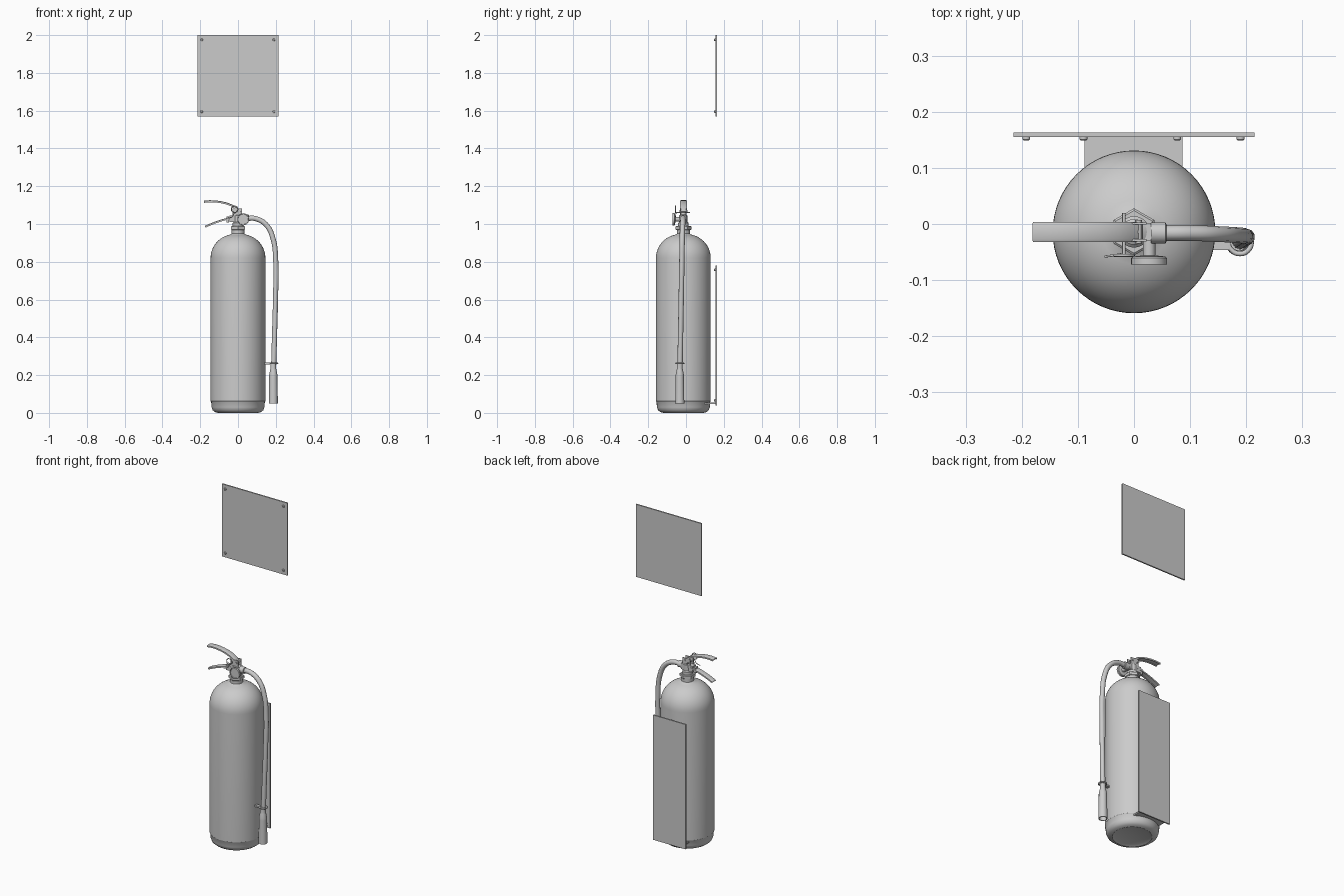
import bpy, bmesh, math
from mathutils import Vector

if "Cube" in bpy.data.objects:
    bpy.data.objects.remove(bpy.data.objects["Cube"])

CY = -0.014  # depth of the bottle axis


def make(name, bm, smooth=True):
    bmesh.ops.recalc_face_normals(bm, faces=bm.faces)
    me = bpy.data.meshes.new(name)
    bm.to_mesh(me)
    bm.free()
    ob = bpy.data.objects.new(name, me)
    bpy.context.collection.objects.link(ob)
    if smooth:
        bpy.ops.object.select_all(action='DESELECT')
        ob.select_set(True)
        bpy.context.view_layer.objects.active = ob
        bpy.ops.object.shade_smooth_by_angle(angle=math.radians(35))
    return ob


def box(name, x, y, z):
    bm = bmesh.new()
    bmesh.ops.create_cube(bm, size=1)
    for v in bm.verts:
        v.co = [(a[0] + a[1]) / 2 + c * (a[1] - a[0]) for a, c in zip((x, y, z), v.co)]
    return make(name, bm, False)


def lathe(name, profile, origin=(0, 0, 0), axis=(0, 0, 1), n=32, turn=0.0):
    """Revolve (radius, height) points about an axis; ends are capped."""
    bm = bmesh.new()
    rot = Vector((0, 0, 1)).rotation_difference(Vector(axis))
    rings = []
    for r, h in profile:
        ring = []
        for i in range(n):
            a = turn + 2 * math.pi * i / n
            p = Vector((r * math.cos(a), r * math.sin(a), h))
            ring.append(bm.verts.new(rot @ p + Vector(origin)))
        rings.append(ring)
    for a, b in zip(rings, rings[1:]):
        for i in range(n):
            bm.faces.new((a[i], a[(i + 1) % n], b[(i + 1) % n], b[i]))
    bm.faces.new(rings[0])
    bm.faces.new(rings[-1])
    return make(name, bm)


def tube(name, pts, radius, cyclic=False, res=8):
    cu = bpy.data.curves.new(name, 'CURVE')
    cu.dimensions = '3D'
    cu.bevel_depth, cu.bevel_resolution, cu.resolution_u = radius, 3, res
    cu.use_fill_caps = True
    sp = cu.splines.new('BEZIER')
    sp.bezier_points.add(len(pts) - 1)
    for b, p in zip(sp.bezier_points, pts):
        b.co = p
        b.handle_left_type = b.handle_right_type = 'AUTO'
    sp.use_cyclic_u = cyclic
    ob = bpy.data.objects.new(name, cu)
    bpy.context.collection.objects.link(ob)
    return ob


def ring_points(c, r, plane):
    out = []
    for i in range(8):
        a, b = r * math.cos(i * math.pi / 4), r * math.sin(i * math.pi / 4)
        out.append((c[0] + a, c[1], c[2] + b) if plane == 'xz' else (c[0] + a, c[1] + b, c[2]))
    return out


def lever(name, pts, half_width, thick, lip):
    """Pressed-metal lever: a channel section swept along x-z points."""
    bm = bmesh.new()
    w, t = half_width, thick
    section = [(-w, -lip), (-w, 0.6 * t), (-0.7 * w, t), (0.7 * w, t), (w, 0.6 * t),
               (w, -lip), (w - 0.003, -lip), (w - 0.003, 0), (-w + 0.003, 0), (-w + 0.003, -lip)]
    rings = []
    for i, p in enumerate(pts):
        a, b = Vector(pts[max(i - 1, 0)]), Vector(pts[min(i + 1, len(pts) - 1)])
        d = (b - a).normalized()
        rings.append([bm.verts.new((p[0] - d.y * h, CY + s, p[1] + d.x * h)) for s, h in section])
    m = len(section)
    for a, b in zip(rings, rings[1:]):
        for i in range(m):
            bm.faces.new((a[i], a[(i + 1) % m], b[(i + 1) % m], b[i]))
    bm.faces.new(rings[0])
    bm.faces.new(rings[-1])
    return make(name, bm)


# Bottle: rounded foot, seam, straight wall and domed shoulder
prof = [(0.001, 0.006), (0.09, 0.006), (0.105, 0), (0.122, 0.004), (0.134, 0.014),
        (0.140, 0.03), (0.142, 0.058), (0.145, 0.062), (0.145, 0.82)]
for i in range(1, 13):
    a = math.radians(i * 6.3)
    prof.append((0.145 * math.cos(a) ** 0.9, 0.82 + 0.128 * math.sin(a)))
prof += [(0.034, 0.949), (0.034, 0.972), (0.001, 0.972)]
lathe('bottle', prof, (0, CY, 0), n=64)

# Neck nut and valve body
lathe('neck_nut', [(0.038, 0.968), (0.042, 0.971), (0.042, 0.986), (0.038, 0.989)],
      (0, CY, 0), n=6, turn=math.pi / 6)
lathe('valve_stem', [(0.028, 0.985), (0.028, 1.005), (0.023, 1.01), (0.023, 1.045),
                     (0.014, 1.05), (0.008, 1.075)], (0, CY, 0), n=24)
box('valve_block', (-0.045, 0.03), (CY - 0.016, CY + 0.016), (1.01, 1.045))
for s in (-1, 1):
    box('lever_cheek', (-0.028, 0.022), (CY + s * 0.015 - 0.002, CY + s * 0.015 + 0.002), (1.03, 1.083))
lathe('lever_pivot', [(0.006, -0.021), (0.006, 0.021)], (0.008, CY, 1.068), (0, 1, 0), 16)

# Squeeze lever above and carrying handle below
lever('squeeze_lever', [(-0.18, 1.117), (-0.15, 1.12), (-0.12, 1.119), (-0.09, 1.115), (-0.06, 1.108),
                        (-0.03, 1.096), (-0.008, 1.081), (0.012, 1.062)], 0.018, 0.006, 0.005)
lever('carry_handle', [(-0.174, 0.985), (-0.15, 0.996), (-0.12, 1.008), (-0.085, 1.02),
                       (-0.05, 1.029), (-0.02, 1.033)], 0.017, 0.005, 0.005)
box('handle_stop', (-0.062, -0.048), (CY - 0.012, CY + 0.012), (1.007, 1.04))

# Safety pin with its pull ring
tube('safety_pin', [(-0.018, -0.056, 1.06), (-0.018, CY, 1.06), (-0.018, 0.02, 1.06)], 0.003)
tube('pull_ring', ring_points((-0.018, -0.056, 1.078), 0.017, 'xz'), 0.0025, True)
tube('pin_tie', [(-0.052, -0.058, 1.03), (-0.03, -0.055, 1.04), (-0.018, -0.053, 1.06)], 0.002)

# Pressure gauge facing front
lathe('gauge', [(0.011, -0.01), (0.011, 0.042), (0.029, 0.044), (0.032, 0.047),
                (0.032, 0.058), (0.028, 0.058), (0.027, 0.055)],
      (0.027, CY, 1.025), (0, -1, 0), 32)

# Hose, its fitting and nozzle
lathe('hose_fitting', [(0.013, 0.0), (0.013, 0.03), (0.019, 0.03), (0.019, 0.056), (0.015, 0.058)],
      (0, CY - 0.002, 1.03), (1, 0, 0), 24)
tube('hose', [(0.045, -0.016, 1.03), (0.095, -0.016, 1.028), (0.15, -0.018, 0.995),
              (0.186, -0.02, 0.92), (0.2, -0.022, 0.8), (0.199, -0.025, 0.62),
              (0.193, -0.029, 0.4), (0.188, -0.032, 0.22)], 0.014, res=10)
lathe('nozzle', [(0.015, 0.268), (0.015, 0.235), (0.017, 0.225), (0.022, 0.2), (0.022, 0.19),
                 (0.024, 0.05), (0.02, 0.05), (0.017, 0.075)], (0.187, -0.033, 0), n=24)

# Hose clip on the bottle wall
box('clip_arm', (0.135, 0.17), (-0.046, -0.029), (0.257, 0.266))
tube('clip_ring', ring_points((0.189, -0.033, 0.262), 0.02, 'xy'), 0.0045, True)

# Wall sign, wall plate, shelf bracket and screws
box('wall_sign', (-0.215, 0.215), (0.155, 0.163), (1.57, 2.0))
box('wall_plate', (-0.112, 0.102), (0.155, 0.163), (0.04, 0.78))
box('bottle_bracket', (-0.088, 0.086), (0.09, 0.157), (0.048, 0.056))
for xs, zs in (((-0.192, 0.19), (1.595, 1.975)), ((-0.09, 0.077), (0.066, 0.757))):
    for x in xs:
        for z in zs:
            lathe('screw', [(0.007, 0), (0.007, 0.005), (0.005, 0.007)], (x, 0.156, z), (0, -1, 0), 16)
